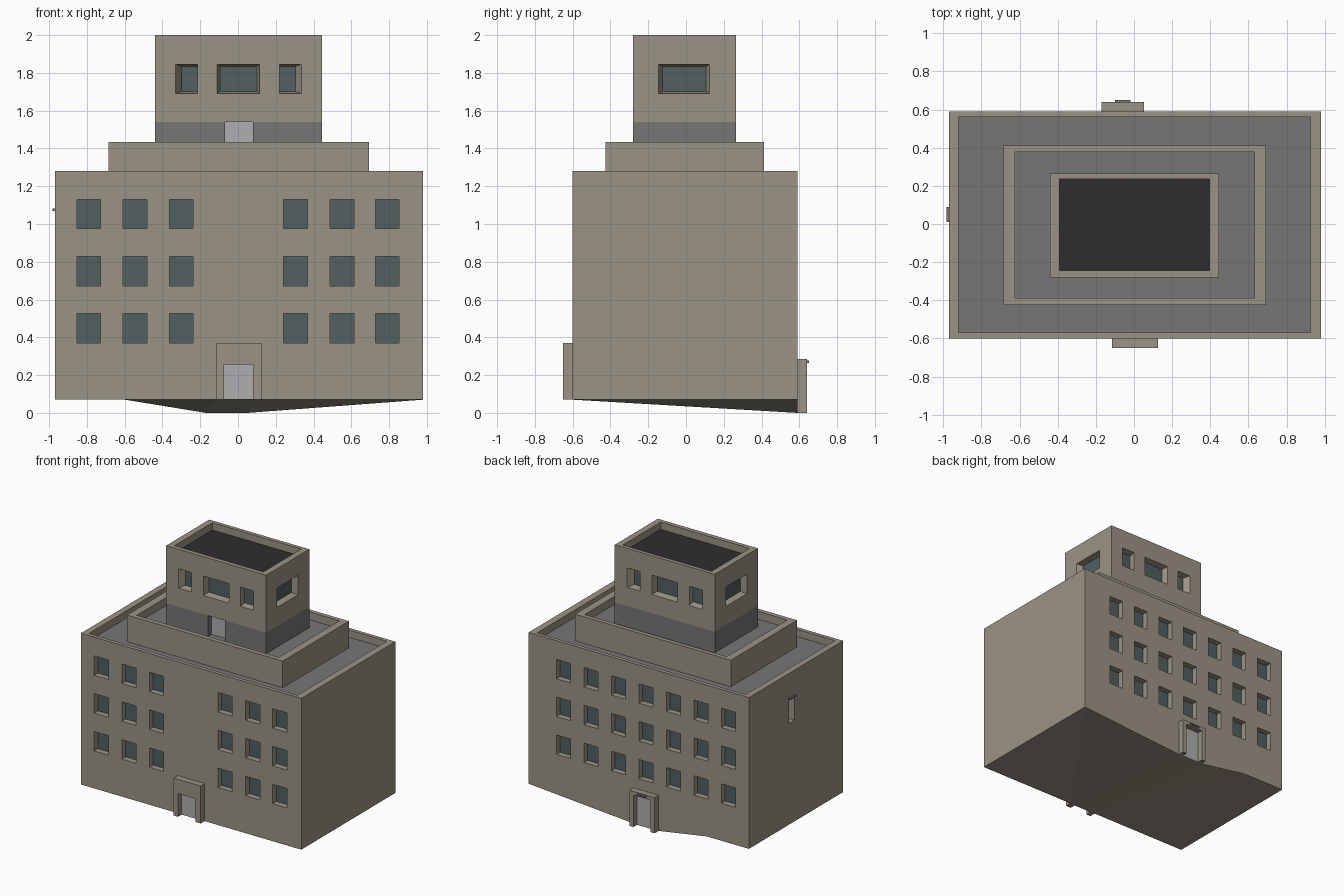
import bpy, bmesh

if "Cube" in bpy.data.objects:
    bpy.data.objects.remove(bpy.data.objects["Cube"])


def material(name, rgb):
    m = bpy.data.materials.new(name)
    m.diffuse_color = (*rgb, 1)
    m.use_nodes = True
    m.node_tree.nodes["Principled BSDF"].inputs["Base Color"].default_value = m.diffuse_color
    return m


WALL = material("wall", (0.33, 0.295, 0.235))
GLASS = material("glass", (0.084, 0.115, 0.118))
ROOF = material("roof_grey", (0.18, 0.18, 0.18))
DARK = material("dark_roof", (0.027, 0.027, 0.027))
DOOR = material("door_grey", (0.43, 0.43, 0.44))


def loft(bm, a, b):
    """Closed solid between two matching loops of points."""
    va, vb = [bm.verts.new(p) for p in a], [bm.verts.new(p) for p in b]
    bm.faces.new(va)
    bm.faces.new(vb[::-1])
    n = len(va)
    for i in range(n):
        j = (i + 1) % n
        bm.faces.new((va[j], va[i], vb[i], vb[j]))


def box(bm, x0, x1, y0, y1, z0, z1):
    ring = [(x0, y0), (x1, y0), (x1, y1), (x0, y1)]
    loft(bm, [(x, y, z0) for x, y in ring], [(x, y, z1) for x, y in ring])


def finish(bm, name, mat):
    bmesh.ops.recalc_face_normals(bm, faces=bm.faces[:])
    me = bpy.data.meshes.new(name)
    bm.to_mesh(me)
    bm.free()
    me.materials.append(mat)
    ob = bpy.data.objects.new(name, me)
    bpy.context.collection.objects.link(ob)
    return ob


def box_object(name, mat, *dims):
    bm = bmesh.new()
    box(bm, *dims)
    return finish(bm, name, mat)


def carve(ob, cutter_bm):
    """Subtract all the cutter solids and drop the cutter."""
    cutter = finish(cutter_bm, "cutter", ob.data.materials[0])
    cutter.hide_render = True
    mod = ob.modifiers.new("openings", 'BOOLEAN')
    mod.operation, mod.solver, mod.object = 'DIFFERENCE', 'EXACT', cutter
    bpy.context.view_layer.objects.active = ob
    bpy.ops.object.modifier_apply(modifier=mod.name)
    bpy.data.objects.remove(cutter)


def facade(side, plane):
    """Maps (along, depth, height) on a wall to world coordinates."""
    s = 1 if side in ("front", "left") else -1
    if side in ("front", "back"):
        return lambda u, d, z: (u, plane + s * d, z)
    return lambda u, d, z: (plane + s * d, u, z)


def rect(place, r, d):
    u0, u1, z0, z1 = r
    return [place(u, d, z) for u, z in ((u0, z0), (u1, z0), (u1, z1), (u0, z1))]


def opening(cut, panes, place, outer, inner=None, depth=0.05):
    """Recess narrowing from outer to inner, with a pane at its back."""
    inner = inner or outer
    e = 0.2  # continue the taper a little outside the wall
    over = [o + (o - i) * e for o, i in zip(outer, inner)]
    loft(cut, rect(place, over, -depth * e), rect(place, inner, depth))
    loft(panes, rect(place, inner, depth - 0.003), rect(place, inner, depth + 0.01))


glass, doors = bmesh.new(), bmesh.new()

# Main block, its underside dipping towards the back entrance
back = [(-0.97, 0.07), (-0.60, 0.07), (-0.17, 0), (0.05, 0), (0.98, 0.07)]
bm = bmesh.new()
B = [bm.verts.new((x, 0.59, z)) for x, z in back]
F = [bm.verts.new((x, -0.60, 0.07)) for x in (-0.97, -0.115, 0.12, 0.98)]
T = [bm.verts.new(p) for p in ((-0.97, -0.60, 1.28), (0.98, -0.60, 1.28),
                               (0.98, 0.59, 1.28), (-0.97, 0.59, 1.28))]
for f in (T, [*F, T[1], T[0]], [*B, T[2], T[3]], [F[0], B[0], T[3], T[0]],
          [F[3], B[4], T[2], T[1]], [B[4], F[3], F[2]], [B[4], F[2], B[3]],
          [B[3], F[2], F[1], B[2]], [B[2], F[1], B[1]], [B[1], F[1], F[0], B[0]]):
    bm.faces.new(f)
block = finish(bm, "main_block", WALL)

cut = bmesh.new()
box(cut, -0.92, 0.925, -0.57, 0.56, 1.22, 1.4)
front_cols = (-0.79, -0.545, -0.30, 0.305, 0.55, 0.79)
back_cols = [-0.79 + 0.2435 * i for i in range(7)]
for side, plane, cols in (("front", -0.60, front_cols), ("back", 0.59, back_cols)):
    for c in cols:
        for z in (0.37, 0.673, 0.975):
            opening(cut, glass, facade(side, plane),
                    (c - 0.063, c + 0.063, z, z + 0.155))
# Small hatch on the left wall
opening(cut, doors, facade("left", -0.97), (0.015, 0.085, 0.88, 1.07))
carve(block, cut)
box_object("main_roof", ROOF, -0.92, 0.925, -0.57, 0.56, 1.21, 1.222)

# Stepped second tier
tier = box_object("second_tier", WALL, -0.685, 0.693, -0.425, 0.412, 1.215, 1.435)
cut = bmesh.new()
box(cut, -0.625, 0.633, -0.388, 0.378, 1.37, 1.6)
carve(tier, cut)
box_object("second_tier_roof", ROOF, -0.625, 0.633, -0.388, 0.378, 1.36, 1.372)

# Tower: grey base with a door, then the windowed room
base = box_object("tower_base", ROOF, -0.44, 0.445, -0.28, 0.265, 1.365, 1.54)
cut = bmesh.new()
box(cut, -0.07, 0.08, -0.4, -0.23, 1.3, 1.6)
carve(base, cut)
box(doors, -0.07, 0.08, -0.233, -0.22, 1.37, 1.54)

tower = box_object("tower_room", WALL, -0.44, 0.445, -0.28, 0.265, 1.54, 2.0)
cut = bmesh.new()
box(cut, -0.39, 0.395, -0.245, 0.235, 1.94, 2.1)
zo, zi = (1.69, 1.845), (1.702, 1.835)
for side, plane in (("front", -0.28), ("back", 0.265)):
    for o, i in (((-0.33, -0.215), (-0.30, -0.215)),
                 ((-0.11, 0.115), (-0.095, 0.10)),
                 ((0.22, 0.335), (0.22, 0.305))):
        opening(cut, glass, facade(side, plane), o + zo, i + zi)
for side, plane in (("left", -0.44), ("right", 0.445)):
    opening(cut, glass, facade(side, plane), (-0.145, 0.125) + zo, (-0.125, 0.105) + zi)
carve(tower, cut)
box_object("tower_roof", DARK, -0.39, 0.395, -0.245, 0.235, 1.93, 1.942)


# Door surrounds: U-shaped frames standing against the wall
def surround(name, place, u0, u1, d0, d1, z0, z1, dz):
    prof = [(u0, z0), (u0, z1), (u1, z1), (u1, z0),
            (d1, z0), (d1, dz), (d0, dz), (d0, z0)]
    bm = bmesh.new()
    loft(bm, [place(u, -0.05, z) for u, z in prof], [place(u, 0, z) for u, z in prof])
    finish(bm, name, WALL)
    r = (d0, d1, z0, dz)
    loft(doors, rect(place, r, -0.004), rect(place, r, 0.01))


surround("front_surround", facade("front", -0.60), -0.115, 0.125, -0.075, 0.08, 0.07, 0.37, 0.255)
surround("back_surround", facade("back", 0.59), -0.17, 0.052, -0.135, 0.017, 0, 0.285, 0.255)

finish(glass, "window_glass", GLASS)
finish(doors, "doors", DOOR)

# Thin canopies over the hatch and the back door
box_object("hatch_canopy", ROOF, -0.983, -0.965, 0.01, 0.09, 1.07, 1.083)
box_object("back_door_canopy", ROOF, -0.10, -0.018, 0.635, 0.65, 0.265, 0.277)
